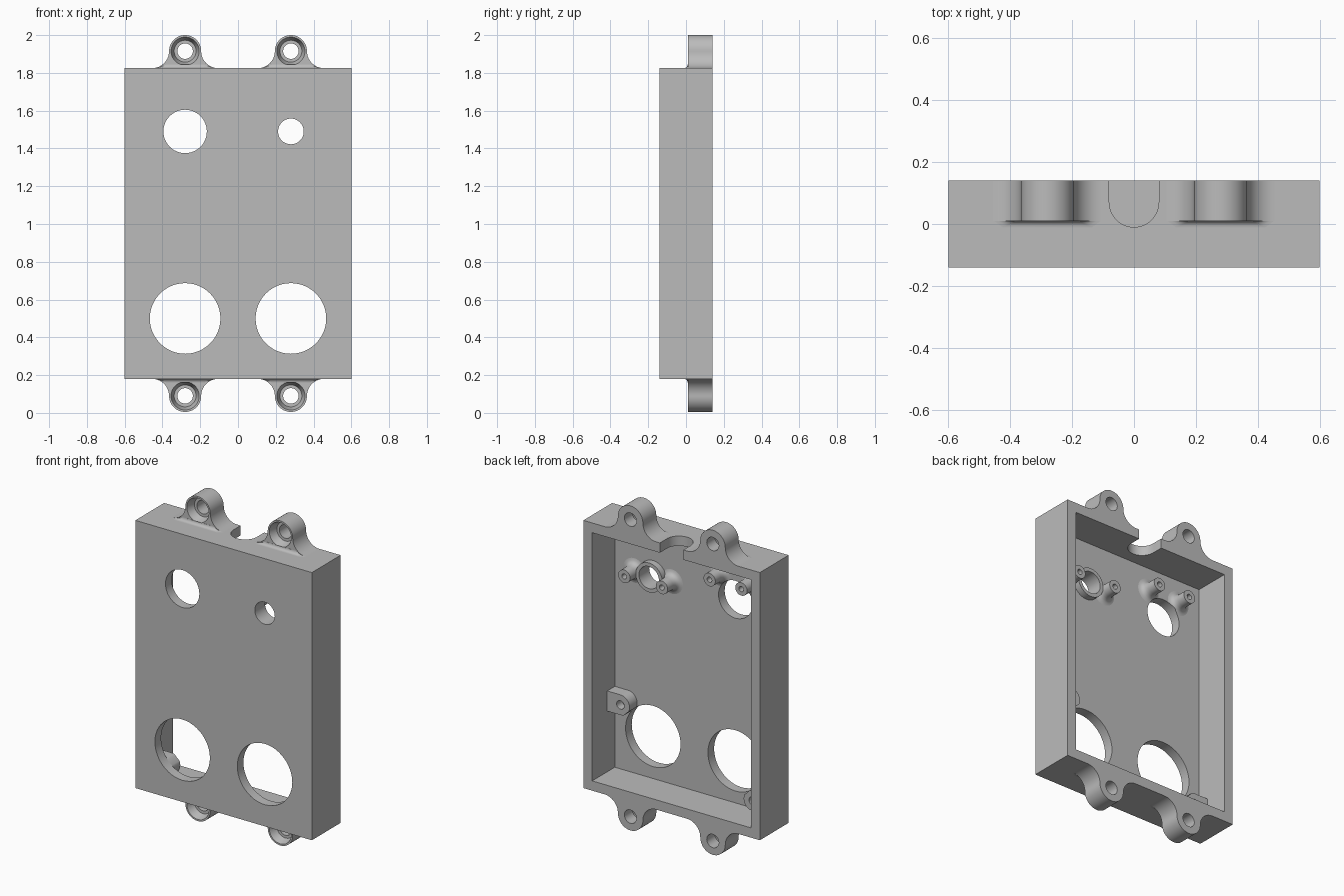
import bpy, bmesh, math

if "Cube" in bpy.data.objects:
    bpy.data.objects.remove(bpy.data.objects["Cube"])

grey = bpy.data.materials.new("plain grey")
grey.use_nodes = True
grey.diffuse_color = (0.5, 0.5, 0.5, 1)
grey.node_tree.nodes["Principled BSDF"].inputs["Base Color"].default_value = (0.5, 0.5, 0.5, 1)

BACK, FRONT, FLOOR = 0.14, -0.14, -0.08
LOW, HIGH = 0.18, 1.825
HALF_W, WALL = 0.6, 0.06
HOLE_X = 0.28
SEG = 48


def finish(name, bm):
    bmesh.ops.recalc_face_normals(bm, faces=bm.faces)
    mesh = bpy.data.meshes.new(name)
    bm.to_mesh(mesh)
    bm.free()
    mesh.materials.append(grey)
    obj = bpy.data.objects.new(name, mesh)
    bpy.context.collection.objects.link(obj)
    return obj


def loft(name, loops, closed=False):
    """Skin a list of equal point loops, capped at both ends unless closed."""
    bm = bmesh.new()
    rings = [[bm.verts.new(p) for p in loop] for loop in loops]
    pairs = list(zip(rings, rings[1:]))
    if closed:
        pairs.append((rings[-1], rings[0]))
    else:
        bm.faces.new(rings[0])
        bm.faces.new(rings[-1])
    for a, b in pairs:
        for i in range(len(a)):
            j = (i + 1) % len(a)
            bm.faces.new((a[i], a[j], b[j], b[i]))
    return finish(name, bm)


def plate(name, outline, y0, y1):
    """Extrude an x-z outline along y."""
    return loft(name, [[(x, y, z) for x, z in outline] for y in (y0, y1)])


def box(name, w, z0, z1, y0, y1):
    return plate(name, [(-w, z0), (w, z0), (w, z1), (-w, z1)], y0, y1)


def lathe(name, profile, x, z, closed=False):
    """Turn a (radius, y) profile about the y axis through x, z."""
    turns = [2 * math.pi * i / SEG for i in range(SEG)]
    return loft(name, [[(x + r * math.cos(t), y, z + r * math.sin(t)) for t in turns]
                       for r, y in profile], closed)


def arc(cx, cz, r, a0, a1, n):
    return [(cx + r * math.cos(math.radians(a0 + (a1 - a0) * i / n)),
             cz + r * math.sin(math.radians(a0 + (a1 - a0) * i / n))) for i in range(n + 1)]


def cut(obj, *cutters):
    bpy.context.view_layer.objects.active = obj
    for c in cutters:
        mod = obj.modifiers.new("cut", 'BOOLEAN')
        mod.operation, mod.solver, mod.object = 'DIFFERENCE', 'EXACT', c
        bpy.ops.object.modifier_apply(modifier=mod.name)


parts, cutters = [], []


def cutter(obj):
    obj.hide_render = True
    cutters.append(obj)
    return obj


# Open-backed case with round front openings and a U notch in the top wall
case = box("case", HALF_W, LOW, HIGH, FRONT, BACK)
cavity = cutter(box("cavity_cutter", HALF_W - WALL, LOW + WALL, HIGH - WALL, FLOOR, 0.3))
openings = [cutter(lathe("opening_cutter", [(r, -0.3), (r, 0.3)], x, z))
            for x, z, r in ((-HOLE_X, 0.5, 0.187), (HOLE_X, 0.5, 0.187),
                            (-HOLE_X, 1.49, 0.115), (HOLE_X, 1.49, 0.068))]
u_shape = [(0.08, 0.3)] + arc(0, 0.07, 0.08, 0, -180, 24) + [(-0.08, 0.3)]
notch = cutter(loft("notch_cutter", [[(x, y, z) for x, y in u_shape]
                                     for z in (HIGH - 0.1, HIGH + 0.1)]))
cut(case, cavity, notch, *openings)
parts.append(case)

# Mounting ears: round end, concave flares, countersunk hole, small front fillet
EAR_R, FLARE = 0.085, 0.09
ear_outline = (arc(EAR_R + FLARE, FLARE, FLARE, 270, 180, 14)
               + arc(0, FLARE, EAR_R, 0, 180, 28)[1:-1]
               + arc(-EAR_R - FLARE, FLARE, FLARE, 0, -90, 14))
for place, base, up in (("top", HIGH, 1), ("bottom", LOW, -1)):
    for side, x in (("left", HOLE_X), ("right", -HOLE_X)):
        ear = plate(f"{place}_{side}_ear",
                    [(x + px, base + up * pz) for px, pz in ear_outline], 0.01, BACK)
        screw = cutter(lathe("screw_cutter", [(0.076, 0.005), (0.074, 0.012), (0.058, 0.06),
                                              (0.041, 0.06), (0.041, 0.2)],
                             x, base + up * FLARE))
        cut(ear, screw)
        parts.append(ear)
        # Fillet follows the flare width as it rises
        loops = []
        for i in range(7):
            a = math.radians(15 * i)
            h = 0.02 * (1 - math.cos(a))
            y = 0.01 - 0.02 * (1 - math.sin(a))
            w = EAR_R + FLARE - math.sqrt(FLARE ** 2 - (FLARE - h) ** 2)
            z = base + up * h
            loops.append([(x - w, 0.012, z), (x - w + 0.03, y - 0.001, z),
                          (x + w - 0.03, y - 0.001, z), (x + w, 0.012, z)])
        parts.append(loft(f"{place}_{side}_ear_fillet", loops))

# Screw posts with flared feet and blind holes
POST_TOP = 0.018
post_profile = [(0.075, FLOOR - 0.005), (0.075, FLOOR), (0.06, -0.077), (0.049, -0.068),
                (0.042, -0.054), (0.04, -0.035), (0.04, POST_TOP), (0.016, POST_TOP), (0.016, -0.05)]
for side, cx, gap, z, hole in (("left", HOLE_X, 0.128, 1.485, openings[3]),
                               ("right", -HOLE_X, 0.108, 1.62, openings[2])):
    for spot, s in (("outer", 1), ("inner", -1)):
        post = lathe(f"{side}_{spot}_post", post_profile, cx + s * math.copysign(gap, cx), z)
        cut(post, hole)
        parts.append(post)

# Raised collar round the small opening
parts.append(lathe("small_opening_collar", [(0.09, FLOOR - 0.005), (0.09, -0.04),
                                            (0.068, -0.04), (0.068, FLOOR - 0.005)],
                   HOLE_X, 1.49, closed=True))

# Side lugs with rounded ends near the large openings
for side, s, z, hole in (("left", 1, 0.675, openings[1]), ("right", -1, 0.325, openings[0])):
    outline = [(0.545, -0.062), (0.545, 0.062)] + arc(0.45, 0, 0.062, 90, 270, 20)
    lug = plate(f"{side}_lug", [(s * px, z + pz) for px, pz in outline], FLOOR - 0.005, -0.006)
    cut(lug, cutter(lathe("lug_cutter", [(0.026, -0.06), (0.026, 0.1)], s * 0.45, z)), hole)
    parts.append(lug)

for c in cutters:
    bpy.data.objects.remove(c)

# Smooth the round surfaces, keep the edges crisp
bpy.ops.object.select_all(action='DESELECT')
for p in parts:
    p.select_set(True)
bpy.context.view_layer.objects.active = case
bpy.ops.object.shade_smooth_by_angle(angle=math.radians(30))
